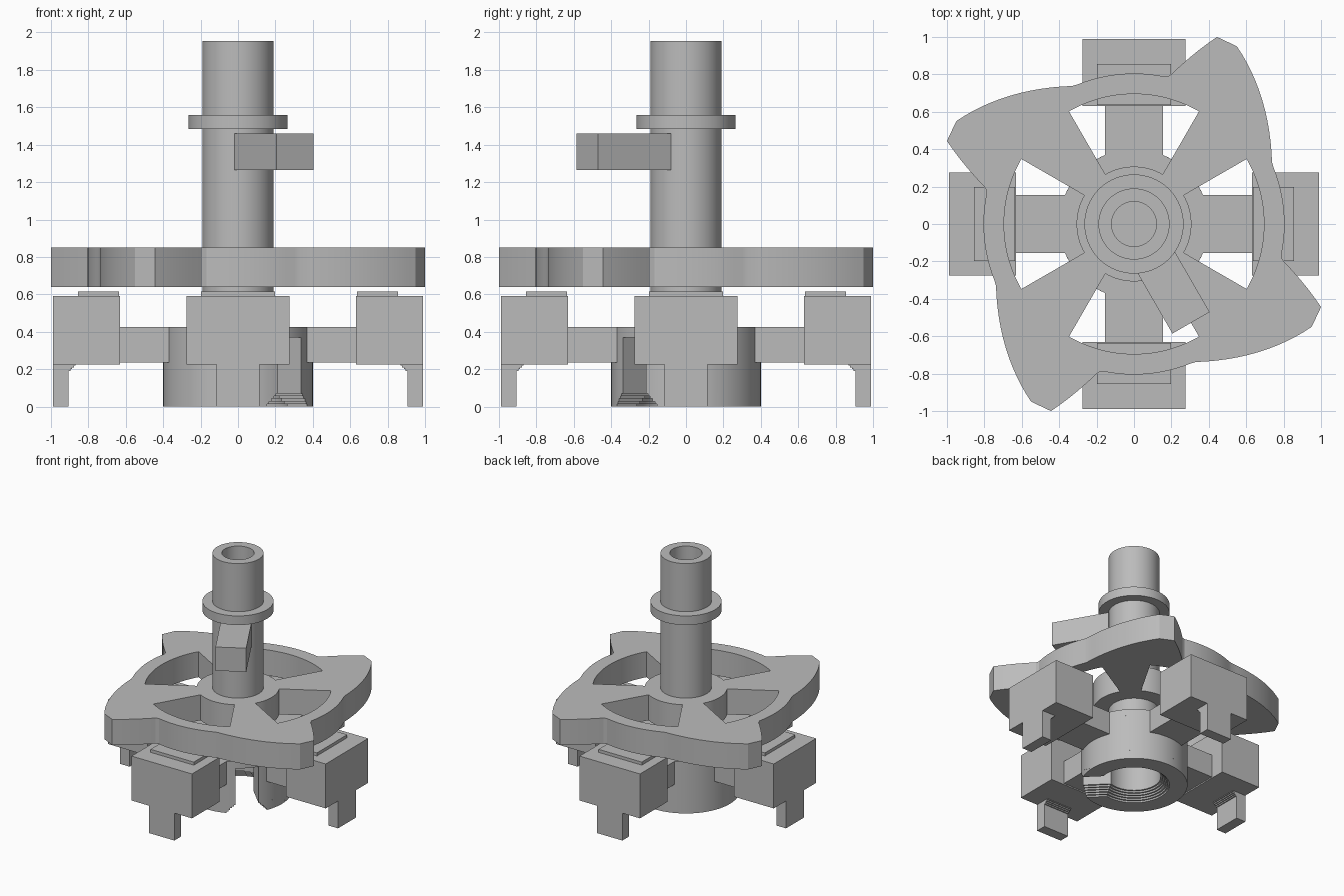
import bpy, bmesh, math
from mathutils import Matrix, Vector

cube = bpy.data.objects.get("Cube")
if cube:
    bpy.data.objects.remove(cube, do_unlink=True)

grey = bpy.data.materials.new("plain_grey")
grey.use_nodes = True
GREY = (0.5, 0.5, 0.5, 1)
grey.diffuse_color = GREY
grey.node_tree.nodes["Principled BSDF"].inputs["Base Color"].default_value = GREY


def finish(name, bm):
    bmesh.ops.remove_doubles(bm, verts=bm.verts, dist=0.0002)
    bmesh.ops.recalc_face_normals(bm, faces=bm.faces)
    mesh = bpy.data.meshes.new(name)
    bm.to_mesh(mesh)
    bm.free()
    mesh.materials.append(grey)
    obj = bpy.data.objects.new(name, mesh)
    bpy.context.collection.objects.link(obj)
    bpy.ops.object.select_all(action='DESELECT')
    obj.select_set(True)
    bpy.context.view_layer.objects.active = obj
    bpy.ops.object.shade_smooth_by_angle(angle=math.radians(25))
    return obj


def polar(r, deg):
    a = math.radians(deg)
    return Vector((r * math.cos(a), r * math.sin(a)))


def arc(r, start, end, steps):
    return [polar(r, start + (end - start) * i / steps) for i in range(steps + 1)]


def bend(a, c, b, steps):
    """Quadratic curve from a to b pulled towards c."""
    a, c, b = Vector(a), Vector(c), Vector(b)
    ts = [i / steps for i in range(steps + 1)]
    return [a * (1 - t) ** 2 + c * 2 * t * (1 - t) + b * t * t for t in ts]


def plate(name, levels):
    """Flat outlines with holes, each given thickness: (loops, z0, z1)."""
    bm = bmesh.new()
    for loops, z0, z1 in levels:
        curve = bpy.data.curves.new(name, 'CURVE')
        curve.dimensions = '2D'
        curve.fill_mode = 'BOTH'
        curve.extrude = (z1 - z0) / 2
        for loop in loops:
            spline = curve.splines.new('POLY')
            spline.points.add(len(loop) - 1)
            for point, p in zip(spline.points, loop):
                point.co = (p.x, p.y, 0, 1)
            spline.use_cyclic_u = True
        temp = bpy.data.objects.new(name, curve)
        bpy.context.collection.objects.link(temp)
        mesh = bpy.data.meshes.new_from_object(temp)
        mesh.transform(Matrix.Translation((0, 0, (z0 + z1) / 2)))
        bm.from_mesh(mesh)
        bpy.data.objects.remove(temp, do_unlink=True)
        bpy.data.curves.remove(curve)
        bpy.data.meshes.remove(mesh)
    return finish(name, bm)


def boxes(name, parts, degrees):
    """Boxes (x0, x1, half width, z0, z1) turned about the centre."""
    bm = bmesh.new()
    for x0, x1, half, z0, z1 in parts:
        verts = bmesh.ops.create_cube(bm, size=1)["verts"]
        bmesh.ops.scale(bm, vec=(x1 - x0, 2 * half, z1 - z0), verts=verts)
        bmesh.ops.translate(bm, vec=((x0 + x1) / 2, 0, (z0 + z1) / 2), verts=verts)
    bm.transform(Matrix.Rotation(math.radians(degrees), 4, 'Z'))
    return finish(name, bm)


def lathe(name, profile, segments=96):
    bm = bmesh.new()
    ring = [bm.verts.new((r, 0, z)) for r, z in profile]
    edges = [bm.edges.new((v, ring[(i + 1) % len(ring)])) for i, v in enumerate(ring)]
    bmesh.ops.spin(bm, geom=ring + edges, cent=(0, 0, 0), axis=(0, 0, 1),
                   angle=math.tau, steps=segments, use_duplicate=False)
    return finish(name, bm)


# Hollow spindle with its collar and the closed top of the hub
lathe("spindle", [(0.12, 0.37), (0.4, 0.37), (0.4, 0.425), (0.19, 0.425),
                  (0.19, 1.485), (0.265, 1.485), (0.265, 1.56),
                  (0.19, 1.56), (0.19, 1.955), (0.12, 1.955)])


# Hub wall, open at one slot, with a stepped lead-in at the bottom
def split_ring(bore, half):
    out = math.degrees(math.asin(half / 0.4))
    inn = math.degrees(math.asin(half / bore))
    return [arc(0.4, -45 + out, 315 - out, 90) + arc(bore, 315 - inn, -45 + inn, 90)]


STEPS = 5
rise = 0.07 / STEPS
levels = []
for i in range(STEPS):
    flare = 0.065 * (1 - i / STEPS)
    levels.append((split_ring(0.2 + flare, 0.087 + flare), i * rise, (i + 1) * rise))
levels.append((split_ring(0.2, 0.087), 0.07, 0.37))
plate("slotted_hub", levels)

# Cam wheel: four lobes and four windows
quarter = (bend((0.738, 0.33), (0.726, 0.69), (0.55, 0.95), 12)
           + bend((0.444, 1.0), (0.326, 0.923), (0.192, 0.794), 5)
           + arc(0.805, 78, 112, 12))
outline, windows = [], []
for k in range(4):
    turn = Matrix.Rotation(k * math.pi / 2, 2)
    outline += [turn @ p for p in quarter]
    mid = k * 90
    windows.append(arc(0.695, mid - 30, mid + 30, 24) + arc(0.307, mid + 30, mid - 30, 16))
plate("cam_wheel", [([outline] + windows, 0.64, 0.85)])

# Four arms, each with an end block, a top pad and a foot
for k, side in enumerate(("left", "back", "right", "front")):
    angle = k * 90
    boxes(side + "_arm", [(0.36, 0.64, 0.155, 0.235, 0.425)], angle)
    boxes(side + "_block", [(0.63, 0.99, 0.275, 0.225, 0.59)], angle)
    boxes(side + "_pad", [(0.635, 0.855, 0.197, 0.585, 0.615)], angle)
    foot = [(0.905, 0.99, 0.115, 0, 0.23)]
    foot += [(0.905 - 0.009 * i, 0.91, 0.115, 0.18 + 0.01 * i, 0.23) for i in range(1, 5)]
    boxes(side + "_foot", foot, angle)

# Lever on the spindle
boxes("lever", [(0.16, 0.61, 0.115, 1.265, 1.46)], -60)
